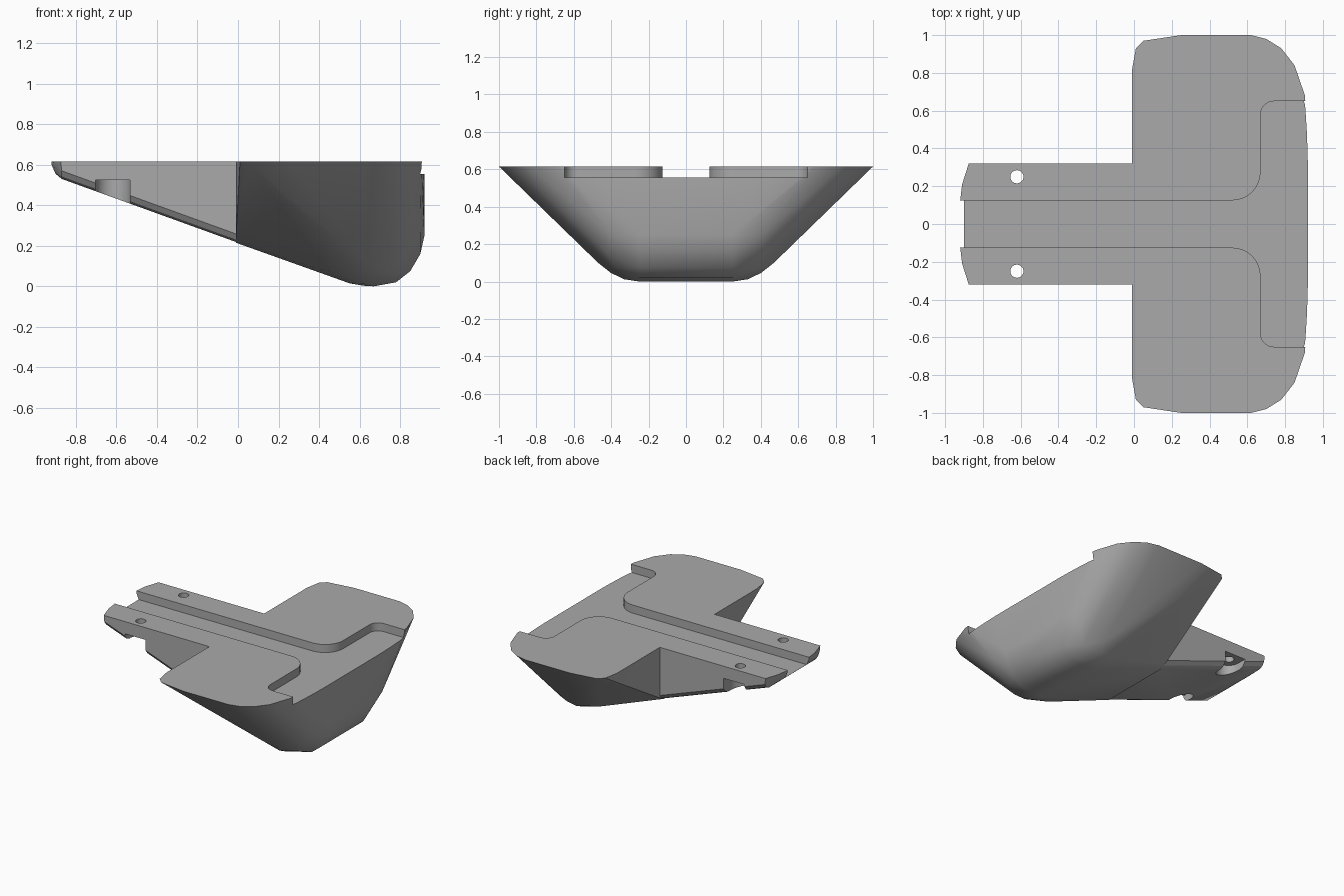
import bpy, bmesh, math

if "Cube" in bpy.data.objects:
    bpy.data.objects.remove(bpy.data.objects["Cube"], do_unlink=True)

TOP = 0.615
FLOOR = 0.555

grey = bpy.data.materials.new("plain grey")
grey.use_nodes = True
grey.diffuse_color = (0.4, 0.4, 0.4, 1)
grey.node_tree.nodes["Principled BSDF"].inputs["Base Color"].default_value = (0.4, 0.4, 0.4, 1)


def finish(name, bm):
    bmesh.ops.recalc_face_normals(bm, faces=bm.faces)
    mesh = bpy.data.meshes.new(name)
    bm.to_mesh(mesh)
    bm.free()
    mesh.materials.append(grey)
    ob = bpy.data.objects.new(name, mesh)
    bpy.context.collection.objects.link(ob)
    return ob


def hull(name, points):
    """Convex solid around points mirrored across y."""
    bm = bmesh.new()
    for x, y, z in points:
        for s in (1, -1):
            bm.verts.new((x, s * y, z))
    res = bmesh.ops.convex_hull(bm, input=bm.verts)
    junk = {v for v in res["geom_interior"] + res["geom_unused"]
            if isinstance(v, bmesh.types.BMVert)}
    bmesh.ops.delete(bm, geom=list(junk), context="VERTS")
    bmesh.ops.dissolve_limit(bm, angle_limit=0.01, verts=bm.verts, edges=bm.edges)
    return finish(name, bm)


def prism(name, outline, low, high):
    """Plan outline extruded upwards."""
    bm = bmesh.new()
    face = bm.faces.new([bm.verts.new((x, y, low)) for x, y in outline])
    ext = bmesh.ops.extrude_face_region(bm, geom=[face])
    verts = [v for v in ext["geom"] if isinstance(v, bmesh.types.BMVert)]
    bmesh.ops.translate(bm, verts=verts, vec=(0, 0, high - low))
    return finish(name, bm)


def arc(cx, cy, r, start, end, n=8):
    return [(cx + r * math.cos(math.radians(start + (end - start) * i / n)),
             cy + r * math.sin(math.radians(start + (end - start) * i / n)))
            for i in range(n + 1)]


def combine(target, tool, operation):
    mod = target.modifiers.new(operation, "BOOLEAN")
    mod.operation = operation
    mod.solver = "EXACT"
    mod.object = tool
    bpy.context.view_layer.objects.active = target
    bpy.ops.object.modifier_apply(modifier=mod.name)
    bpy.data.objects.remove(tool, do_unlink=True)


# Broad head: top outline tapering down to a narrow rounded keel
rim = [(0.92, 0.35), (0.915, 0.52), (0.905, 0.68), (0.85, 0.84), (0.78, 0.93),
       (0.70, 0.98), (0.62, 1), (0.25, 1), (0.05, 0.97), (0.01, 0.93), (-0.01, 0.82)]
keel = [(-0.01, 0.27, 0.215), (-0.01, 0.32, 0.24),
        (0.45, 0.25, 0.05), (0.45, 0.36, 0.07),
        (0.55, 0.25, 0.015), (0.62, 0.25, 0.003), (0.67, 0.25, 0),
        (0.62, 0.33, 0.012), (0.62, 0.40, 0.045), (0.65, 0.47, 0.10),
        (0.78, 0.25, 0.02), (0.76, 0.38, 0.07), (0.85, 0.25, 0.075),
        (0.82, 0.42, 0.15), (0.90, 0.25, 0.16), (0.92, 0.25, 0.25),
        (0.90, 0.40, 0.25), (0.85, 0.50, 0.25)]
body = hull("mount_body", [(x, y, TOP) for x, y in rim] + keel)

# Narrow stem with a sloping underside and a rounded nose
stem = []
for x, z in ((-0.87, 0.53), (0.05, 0.197)):
    stem += [(x, 0.27, z), (x, 0.30, z + 0.012), (x, 0.32, z + 0.04)]
stem += [(0.05, 0.32, TOP), (-0.875, 0.32, TOP), (-0.91, 0.21, TOP), (-0.92, 0.125, TOP),
         (-0.92, 0.125, 0.60), (-0.905, 0.20, 0.565), (-0.90, 0.125, 0.555)]
combine(body, hull("stem", stem), "UNION")

# Top channel that flares into a wide shallow recess
side = ([(-1.1, 0.125)] + arc(0.52, 0.275, 0.15, -90, 0)
        + arc(0.74, 0.58, 0.07, 180, 90) + [(1.1, 0.65)])
outline = side + [(x, -y) for x, y in reversed(side)]
combine(body, prism("channel", outline, FLOOR, 0.8), "DIFFERENCE")

# Screw holes, with open-sided pockets on the underside
for s in (1, -1):
    hole = arc(-0.62, 0.25 * s, 0.035, 0, 345, 23)
    combine(body, prism("hole", hole, 0.3, 0.8), "DIFFERENCE")
    pocket = arc(-0.617, 0.25, 0.085, 180, 360, 14) + [(-0.532, 0.45), (-0.702, 0.45)]
    pocket = [(x, y * s) for x, y in pocket]
    combine(body, prism("pocket", pocket, 0.2, 0.525), "DIFFERENCE")

bpy.ops.object.select_all(action="DESELECT")
body.select_set(True)
bpy.context.view_layer.objects.active = body
bpy.ops.object.shade_smooth_by_angle(angle=math.radians(30))
